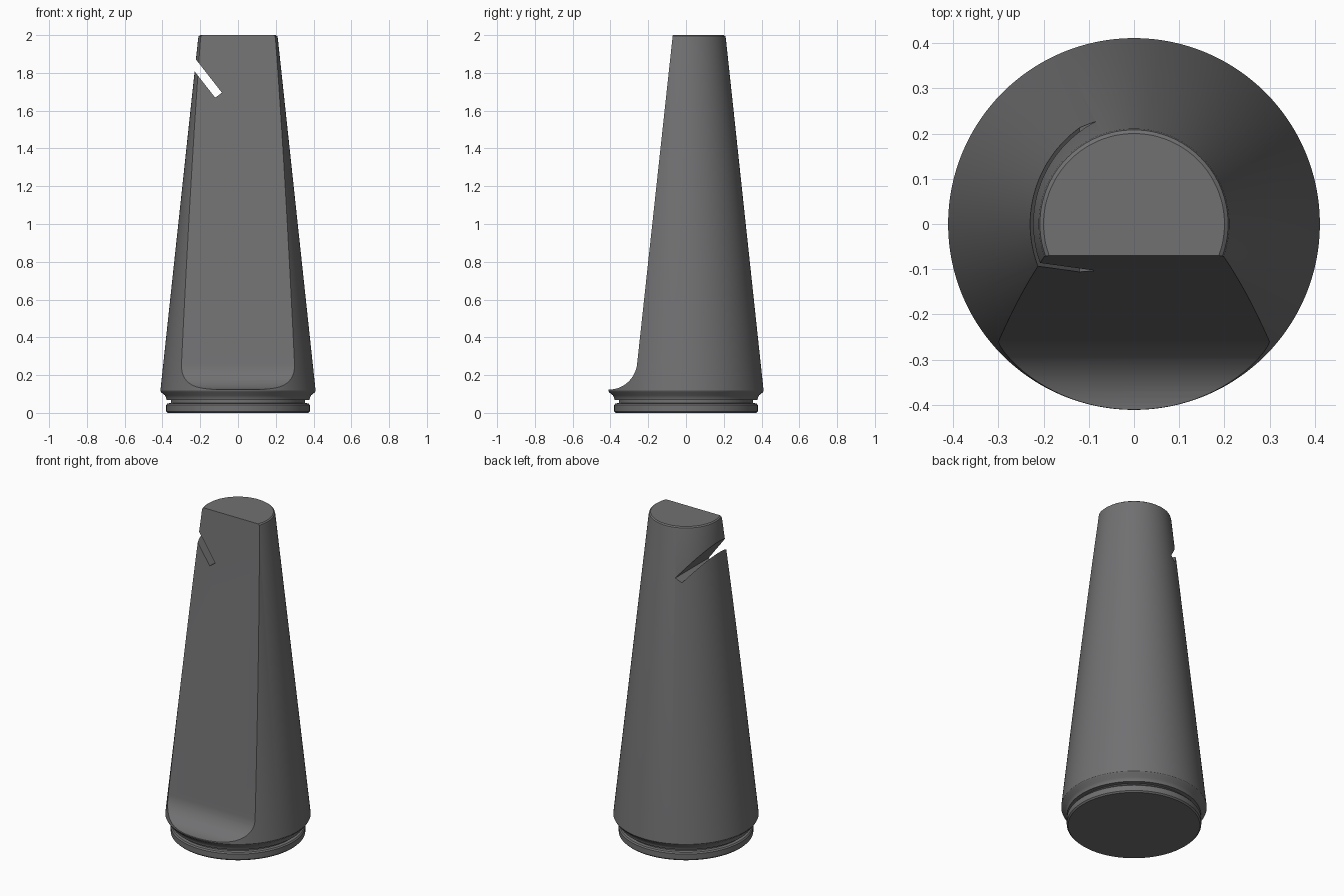
import bpy, bmesh, math
from mathutils import Vector

if "Cube" in bpy.data.objects:
    bpy.data.objects.remove(bpy.data.objects["Cube"])

grey = bpy.data.materials.new("dark grey")
grey.diffuse_color = (0.165, 0.165, 0.17, 1)
grey.use_nodes = True
grey.node_tree.nodes["Principled BSDF"].inputs["Base Color"].default_value = grey.diffuse_color


def make_object(name, bm):
    bmesh.ops.recalc_face_normals(bm, faces=bm.faces)
    me = bpy.data.meshes.new(name)
    bm.to_mesh(me)
    bm.free()
    ob = bpy.data.objects.new(name, me)
    bpy.context.collection.objects.link(ob)
    me.materials.append(grey)
    return ob


def lathe(name, profile, n=128):
    bm = bmesh.new()
    rings = [[bm.verts.new((r * math.cos(2 * math.pi * i / n), r * math.sin(2 * math.pi * i / n), z))
              for i in range(n)] for r, z in profile]
    for a, b in zip(rings, rings[1:]):
        for i in range(n):
            j = (i + 1) % n
            bm.faces.new((a[i], a[j], b[j], b[i]))
    bm.faces.new(rings[0])
    bm.faces.new(rings[-1])
    return make_object(name, bm)


def prism(name, points, direction):
    bm = bmesh.new()
    f = bm.faces.new([bm.verts.new(p) for p in points])
    res = bmesh.ops.extrude_face_region(bm, geom=[f])
    verts = [g for g in res["geom"] if isinstance(g, bmesh.types.BMVert)]
    bmesh.ops.translate(bm, vec=Vector(direction), verts=verts)
    return make_object(name, bm)


# tapered body with grooved foot
body = lathe("tapered_body", [
    (0.372, 0.0), (0.38, 0.008), (0.38, 0.042), (0.374, 0.05), (0.355, 0.052),
    (0.355, 0.067), (0.378, 0.069), (0.38, 0.078), (0.386, 0.092), (0.406, 0.108),
    (0.411, 0.118), (0.409, 0.135), (0.211, 1.982), (0.208, 1.994), (0.2, 2.0)])

# flat front cut with a curved run-out at the bottom
cut = [(-1, -0.0482, 2.2), (-1, -0.07, 2.0)]
for i in range(17):
    a = math.radians(-6 - 84 * i / 16)
    cut.append((-1, -0.41 + 0.152 * math.cos(a), 0.275 + 0.152 * math.sin(a)))
cut += [(-1, -0.7, 0.123), (-1, -0.7, 2.2)]
front_cutter = prism("front_cutter", cut, (2, 0, 0))

# slanted slot near the top left
inner = [Vector((-0.085, -1, 1.695)), Vector((-0.121, -1, 1.669))]
out = Vector((-0.616, 0, 0.788)) * 0.5
slot_cutter = prism("slot_cutter", [inner[0], inner[1], inner[1] + out, inner[0] + out], (0, 2, 0))

bpy.context.view_layer.objects.active = body
for cutter in (front_cutter, slot_cutter):
    mod = body.modifiers.new("cut", "BOOLEAN")
    mod.operation = "DIFFERENCE"
    mod.solver = "EXACT"
    mod.object = cutter
    bpy.ops.object.modifier_apply(modifier=mod.name)
    bpy.data.objects.remove(cutter)

bpy.ops.object.select_all(action="DESELECT")
body.select_set(True)
bpy.ops.object.shade_smooth_by_angle(angle=math.radians(30))
